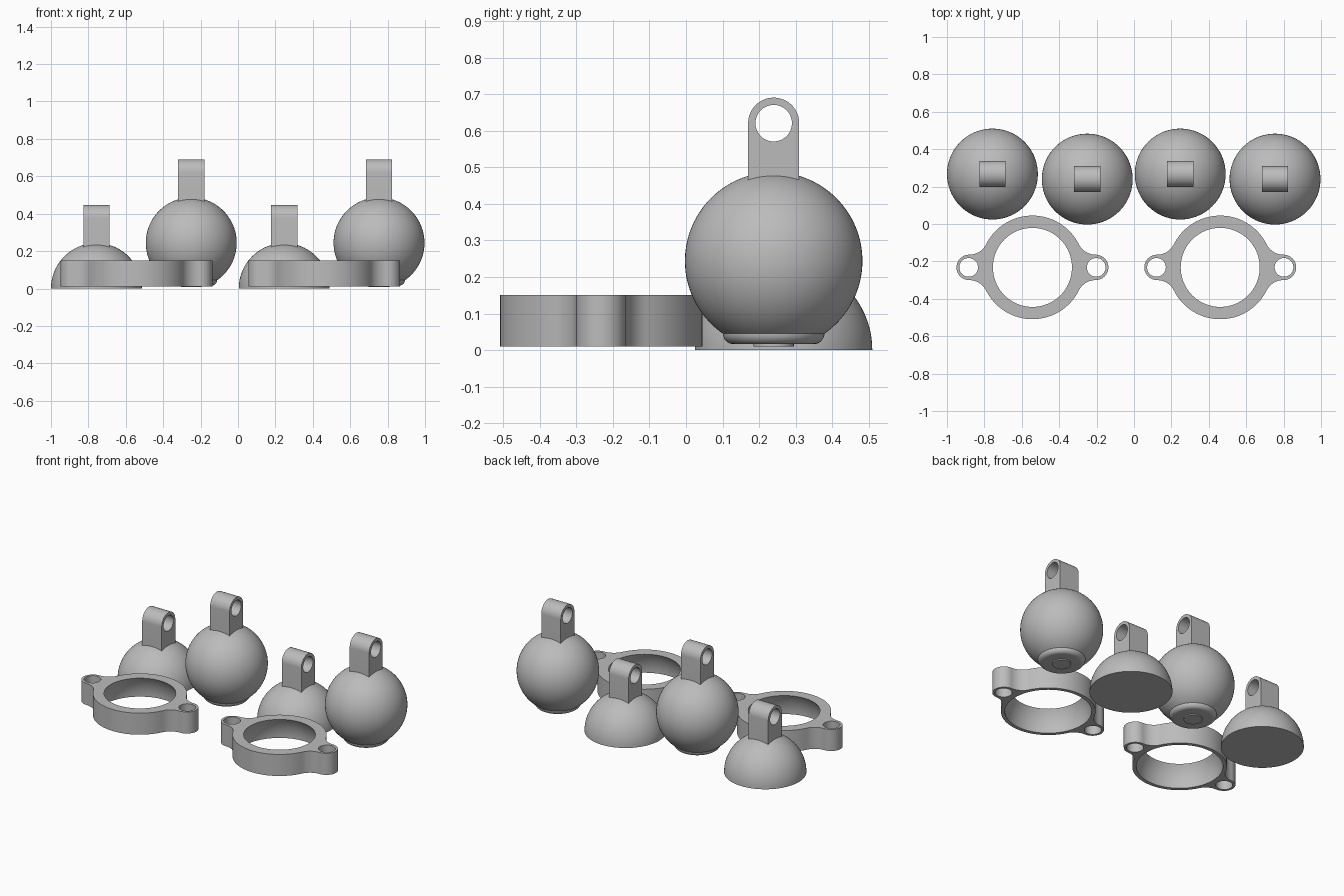
import bpy, bmesh
from math import sin, cos, pi, sqrt, atan2, acos, radians
from mathutils import Matrix, Vector

cube = bpy.data.objects.get("Cube")
if cube:
    bpy.data.objects.remove(cube, do_unlink=True)

grey = bpy.data.materials.new("plain grey")
grey.use_nodes = True
grey.diffuse_color = (0.5, 0.5, 0.5, 1)
grey.node_tree.nodes["Principled BSDF"].inputs["Base Color"].default_value = (0.5, 0.5, 0.5, 1)

BALL_R = 0.243


def make_object(name, bm, loc=(0, 0, 0)):
    bmesh.ops.remove_doubles(bm, verts=bm.verts, dist=1e-5)
    bmesh.ops.recalc_face_normals(bm, faces=bm.faces)
    mesh = bpy.data.meshes.new(name)
    bm.to_mesh(mesh)
    bm.free()
    mesh.materials.append(grey)
    obj = bpy.data.objects.new(name, mesh)
    obj.location = loc
    bpy.context.collection.objects.link(obj)
    return obj


def activate(obj):
    bpy.ops.object.select_all(action='DESELECT')
    obj.select_set(True)
    bpy.context.view_layer.objects.active = obj


def smooth(obj):
    activate(obj)
    bpy.ops.object.shade_smooth_by_angle(angle=radians(30))


def arc(cx, cy, r, a0, a1, n):
    return [(cx + r * cos(a0 + (a1 - a0) * i / n),
             cy + r * sin(a0 + (a1 - a0) * i / n)) for i in range(n + 1)]


def lathe(name, profile, loc):
    """Revolve an (r, z) profile about z."""
    bm = bmesh.new()
    verts = [bm.verts.new((r, 0, z)) for r, z in profile]
    edges = [bm.edges.new(pair) for pair in zip(verts, verts[1:])]
    bmesh.ops.spin(bm, geom=verts + edges, cent=(0, 0, 0), axis=(0, 0, 1),
                   angle=2 * pi, steps=72)
    return make_object(name, bm, loc)


def prism(name, outline, axes, depth, loc):
    """Extrude a 2D outline along the third of the given axes."""
    u, v, w = (Vector(a) for a in axes)
    bm = bmesh.new()
    face = bm.faces.new([bm.verts.new(u * a + v * b) for a, b in outline])
    top = bmesh.ops.extrude_face_region(bm, geom=[face])["geom"]
    bmesh.ops.translate(bm, vec=w * depth,
                        verts=[g for g in top if isinstance(g, bmesh.types.BMVert)])
    return make_object(name, bm, loc)


def cut(obj, bm, loc):
    cutter = make_object("cutter", bm, loc)
    cutter.hide_render = True
    mod = obj.modifiers.new("cut", 'BOOLEAN')
    mod.operation = 'DIFFERENCE'
    mod.solver = 'EXACT'
    mod.object = cutter
    activate(obj)
    bpy.ops.object.modifier_apply(modifier=mod.name)
    bpy.data.objects.remove(cutter, do_unlink=True)


def cylinder(r, depth, turn=None):
    bm = bmesh.new()
    bmesh.ops.create_cone(bm, cap_ends=True, segments=48, radius1=r, radius2=r, depth=depth)
    if turn:
        bmesh.ops.rotate(bm, verts=bm.verts, matrix=turn)
    return bm


# Round-topped eyelet with a hole running along x
def eyelet(name, x, y, z):
    half, hole_z = 0.07, 0.377
    outline = [(-half, 0.2), (half, 0.2)] + arc(0, hole_z, half, 0, pi, 24)
    obj = prism(name, outline, ((0, 1, 0), (0, 0, 1), (1, 0, 0)), 2 * half, (x - half, y, z))
    cut(obj, cylinder(0.05, 0.4, Matrix.Rotation(pi / 2, 3, 'Y')), (x, y, z + hole_z))
    smooth(obj)


# Half ball with flat underside
def half_ball(side, x):
    profile = [(0, 0)] + arc(0, 0, BALL_R, 0, pi / 2, 24)
    smooth(lathe(side + "_half_ball", profile, (x, 0.267, 0)))
    eyelet(side + "_half_ball_eyelet", x, 0.267, 0)


# Full ball with rounded foot collar and small boss underneath
def full_ball(side, x):
    z, collar_r, round_r = 0.244, 0.139, 0.03
    floor = 0.016 - z
    start = -acos(collar_r / BALL_R)
    foot = arc(collar_r - round_r, floor + round_r, round_r, -pi / 2, 0, 8)
    profile = [(0, floor - 0.007), (0.055, floor - 0.007), (0.055, floor)]
    profile += foot + arc(0, 0, BALL_R, start, pi / 2, 48)
    smooth(lathe(side + "_ball", profile, (x, 0.24, z)))
    eyelet(side + "_ball_eyelet", x, 0.24, z)


# Clamp ring: round body, two filleted ears, spherical bore
def clamp_ring(side, x):
    y, z, height = -0.232, 0.01, 0.14
    ring_r, ear_x, ear_r, fillet = 0.277, 0.338, 0.068, 0.1
    fy = ear_r + fillet
    fx = sqrt((ring_r + fillet) ** 2 - fy ** 2)
    a = atan2(fy, fx)
    quarter = arc(ear_x, 0, ear_r, 0, pi / 2, 12)
    quarter += arc(fx, fy, fillet, -pi / 2, a - pi, 12)
    quarter += arc(0, 0, ring_r, a, pi / 2, 20)[1:]
    half = quarter + [(-px, py) for px, py in reversed(quarter[:-1])]
    outline = half + [(px, -py) for px, py in reversed(half[1:-1])]
    ring = prism(side + "_clamp_ring", outline,
                 ((1, 0, 0), (0, 1, 0), (0, 0, 1)), height, (x, y, z))
    bore = bmesh.new()
    bmesh.ops.create_uvsphere(bore, u_segments=72, v_segments=48, radius=0.254)
    cut(ring, bore, (x, y, z - 0.001))
    for s in (-1, 1):
        cut(ring, cylinder(0.05, 0.5), (x + s * (ear_x + 0.003), y, z))
    smooth(ring)


for side, shift in (("right", 0), ("left", 1.004)):
    half_ball(side, -0.757 + shift)
    full_ball(side, -0.25 + shift)
    clamp_ring(side, -0.543 + shift)
